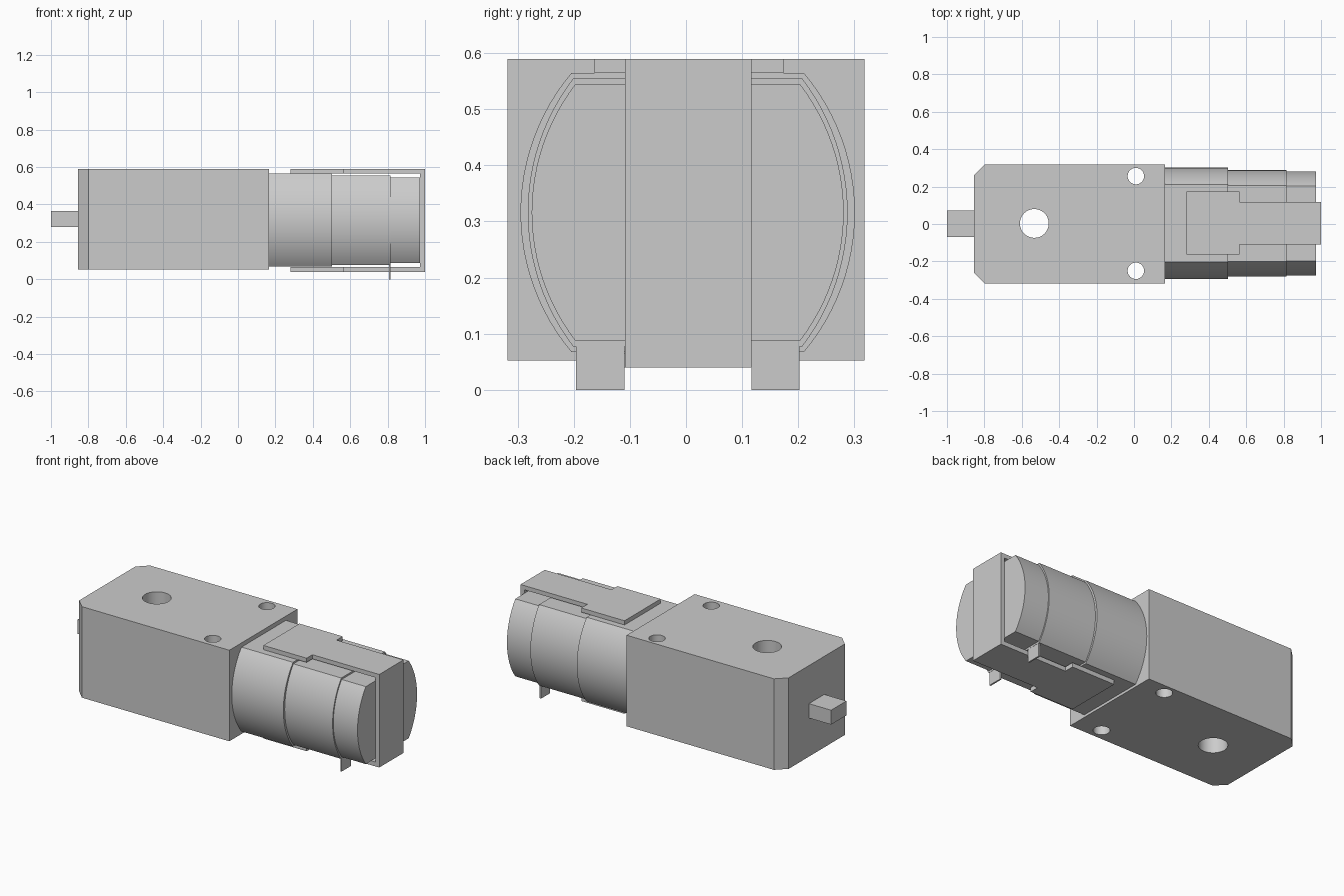
import bpy, bmesh, math
from mathutils import Matrix

if "Cube" in bpy.data.objects:
    bpy.data.objects.remove(bpy.data.objects["Cube"])


def prism(name, outline, lo, hi, axis="z"):
    """Extrude a closed 2D outline: (x, y) along z, (x, z) along y or (y, z) along x."""
    place = {"z": lambda a, b, t: (a, b, t),
             "y": lambda a, b, t: (a, t, b),
             "x": lambda a, b, t: (t, a, b)}[axis]
    bm = bmesh.new()
    base = bm.faces.new([bm.verts.new(place(a, b, lo)) for a, b in outline])
    shift = place(0, 0, hi - lo)
    ext = bmesh.ops.extrude_face_region(bm, geom=[base], use_keep_orig=True)
    bmesh.ops.translate(bm, vec=shift,
                        verts=[g for g in ext["geom"] if isinstance(g, bmesh.types.BMVert)])
    bmesh.ops.recalc_face_normals(bm, faces=bm.faces)
    mesh = bpy.data.meshes.new(name)
    bm.to_mesh(mesh)
    bm.free()
    obj = bpy.data.objects.new(name, mesh)
    bpy.context.collection.objects.link(obj)
    return obj


def box(name, x0, x1, y0, y1, z0, z1):
    return prism(name, [(x0, y0), (x1, y0), (x1, y1), (x0, y1)], z0, z1)


def activate(obj):
    bpy.ops.object.select_all(action="DESELECT")
    obj.select_set(True)
    bpy.context.view_layer.objects.active = obj


def smooth(obj):
    activate(obj)
    bpy.ops.object.shade_smooth_by_angle(angle=math.radians(30))


def drill(obj, x, y, r):
    circle = [(x + r * math.cos(math.tau * i / 48), y + r * math.sin(math.tau * i / 48))
              for i in range(48)]
    cutter = prism("hole_cutter", circle, -0.1, 0.8)
    cutter.hide_render = True
    mod = obj.modifiers.new("hole", "BOOLEAN")
    mod.operation, mod.solver, mod.object = "DIFFERENCE", "EXACT", cutter
    activate(obj)
    bpy.ops.object.modifier_apply(modifier=mod.name)
    bpy.data.objects.remove(cutter)


def can_profile(half_w, flat, half_h, cy=0.003, cz=0.316, n=24):
    """Flat top and bottom, bulging arcs at both sides."""
    sag = half_w - flat
    r = (half_h ** 2 + sag ** 2) / (2 * sag)
    a = math.asin(half_h / r)
    side = [(half_w - r + r * math.cos(t), r * math.sin(t))
            for t in (-a + 2 * a * i / n for i in range(n + 1))]
    return [(cy + y, cz + z) for y, z in side + [(-y, -z) for y, z in side]]


# Gearbox with two chamfered corners, shaft hole and two screw holes
gearbox = prism("gearbox", [(-0.855, -0.262), (-0.798, -0.318), (0.166, -0.318),
                            (0.166, 0.318), (-0.798, 0.318), (-0.855, 0.262)], 0.052, 0.59)
drill(gearbox, -0.533, 0.003, 0.077)
for y in (-0.25, 0.256):
    drill(gearbox, 0.01, y, 0.044)
smooth(gearbox)

# Mounting tab
box("mounting_tab", -1.0, -0.85, -0.07, 0.073, 0.28, 0.365)

# Motor can in three steps
for name, x0, x1, w, flat, h in (("motor_front", 0.16, 0.503, 0.298, 0.207, 0.249),
                                 ("motor_middle", 0.50, 0.816, 0.285, 0.204, 0.239),
                                 ("motor_end_cap", 0.81, 0.974, 0.278, 0.2, 0.229)):
    smooth(prism(name, can_profile(w, flat, h), x0, x1, "x"))

# Retaining clip: wide pads, narrow arms and end plate
pad = [(0.28, -0.163), (0.563, -0.163), (0.563, -0.109), (1.0, -0.109),
       (1.0, 0.117), (0.563, 0.117), (0.563, 0.174), (0.28, 0.174)]
prism("clip_top_arm", pad, 0.565, 0.59)
prism("clip_bottom_arm", pad, 0.04, 0.066)
box("clip_end_plate", 0.974, 1.0, -0.109, 0.117, 0.066, 0.565)

# Terminals
for name, y0, y1 in (("left_terminal", -0.196, -0.11), ("right_terminal", 0.117, 0.202)):
    box(name, 0.806, 0.815, y0, y1, 0.0, 0.09)
